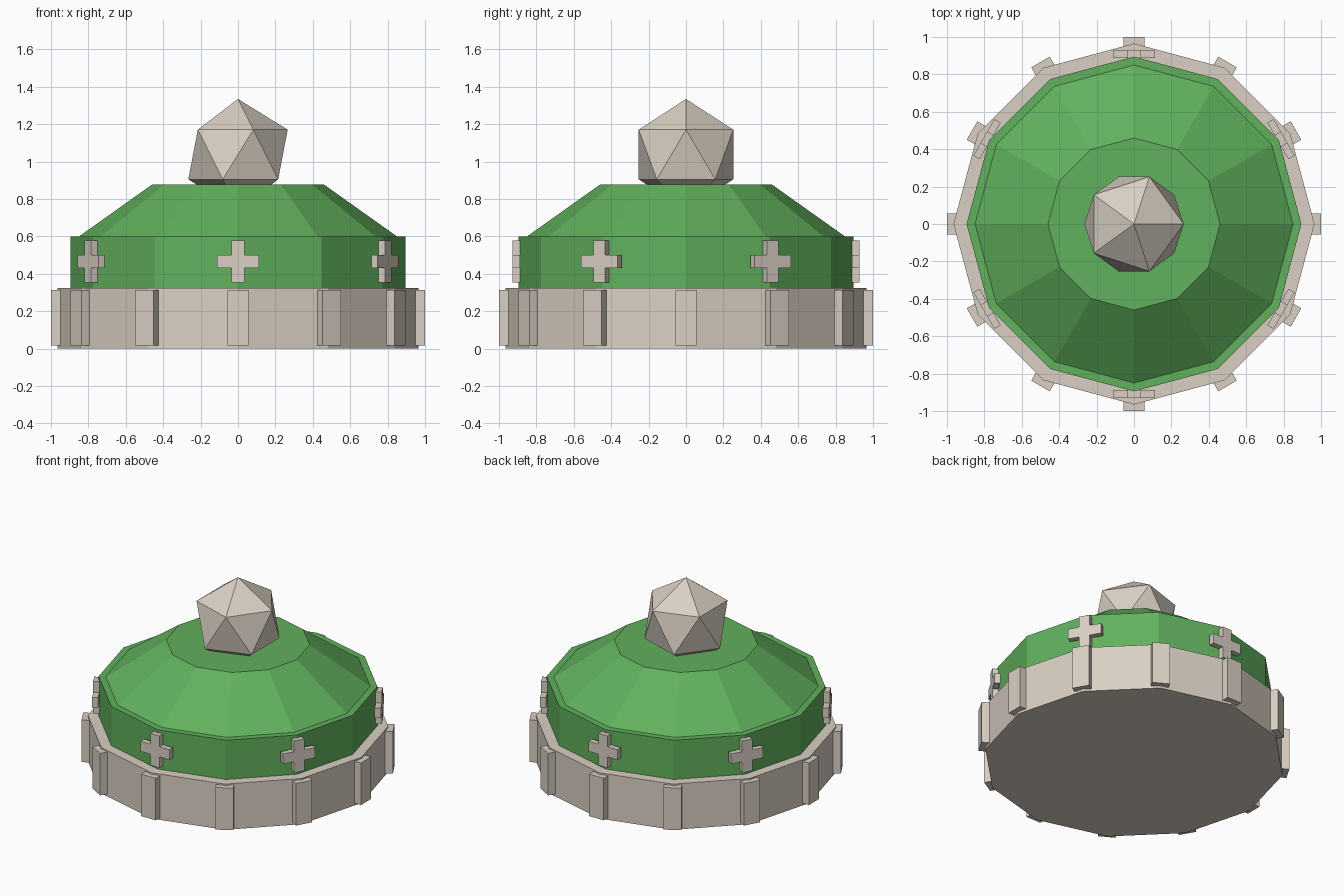
import bpy, bmesh, math
from mathutils import Matrix, Vector

if "Cube" in bpy.data.objects:
    bpy.data.objects.remove(bpy.data.objects["Cube"])

SIDES = 12


def material(name, rgb):
    mat = bpy.data.materials.new(name)
    mat.use_nodes = True
    mat.diffuse_color = (*rgb, 1)
    mat.node_tree.nodes["Principled BSDF"].inputs["Base Color"].default_value = (*rgb, 1)
    return mat


stone = material("pale stone", (0.70, 0.63, 0.55))
green = material("roof green", (0.12, 0.44, 0.11))


def finish(name, bm, mat):
    bmesh.ops.recalc_face_normals(bm, faces=bm.faces)
    mesh = bpy.data.meshes.new(name)
    bm.to_mesh(mesh)
    bm.free()
    mesh.materials.append(mat)
    obj = bpy.data.objects.new(name, mesh)
    bpy.context.collection.objects.link(obj)
    return obj


def lathe(name, profile, mat):
    """Twelve-sided solid from (radius, height) pairs, bottom to top."""
    bm = bmesh.new()
    rings = []
    for r, z in profile:
        rings.append([bm.verts.new((r * math.cos(a), r * math.sin(a), z))
                      for a in (math.tau * i / SIDES for i in range(SIDES))])
    for low, high in zip(rings, rings[1:]):
        for i in range(SIDES):
            j = (i + 1) % SIDES
            bm.faces.new((low[i], low[j], high[j], high[i]))
    bm.faces.new(rings[0])
    bm.faces.new(rings[-1])
    return finish(name, bm, mat)


def plate(name, outline, inner, outer, angle, mat):
    """Outline of (sideways, height) points, extruded outward and turned about z."""
    bm = bmesh.new()
    face = bm.faces.new([bm.verts.new((inner, y, z)) for y, z in outline])
    result = bmesh.ops.extrude_face_region(bm, geom=[face], use_keep_orig=True)
    moved = [v for v in result["geom"] if isinstance(v, bmesh.types.BMVert)]
    bmesh.ops.translate(bm, verts=moved, vec=Vector((outer - inner, 0, 0)))
    bmesh.ops.rotate(bm, verts=bm.verts, matrix=Matrix.Rotation(angle, 3, "Z"))
    return finish(name, bm, mat)


# Stone base and green drum with stepped, sloping roof
lathe("base", [(0.965, 0), (0.965, 0.323)], stone)
lathe("drum_and_roof", [(0.895, 0.30), (0.895, 0.6), (0.85, 0.6), (0.46, 0.877)], green)

# Upright posts on every corner of the base
w = 0.057
post = [(-w, 0.016), (w, 0.016), (w, 0.313), (-w, 0.313)]
for i in range(SIDES):
    plate(f"post_{i + 1}", post, 0.93, 1.0, math.tau * i / SIDES, stone)

# Crosses on every second corner of the drum
t, s, c = 0.036, 0.113, 0.466
cross = [(-t, c - s), (t, c - s), (t, c - t), (s, c - t), (s, c + t), (t, c + t),
         (t, c + s), (-t, c + s), (-t, c + t), (-s, c + t), (-s, c - t), (-t, c - t)]
for i in range(SIDES // 2):
    plate(f"cross_{i + 1}", cross, 0.888, 0.927, math.tau * (2 * i + 1) / SIDES, stone)

# Faceted ball sunk into the roof
bm = bmesh.new()
bmesh.ops.create_icosphere(bm, subdivisions=1, radius=0.297)
bmesh.ops.translate(bm, verts=bm.verts, vec=Vector((0, 0, 1.038)))
finish("top_ball", bm, stone)
